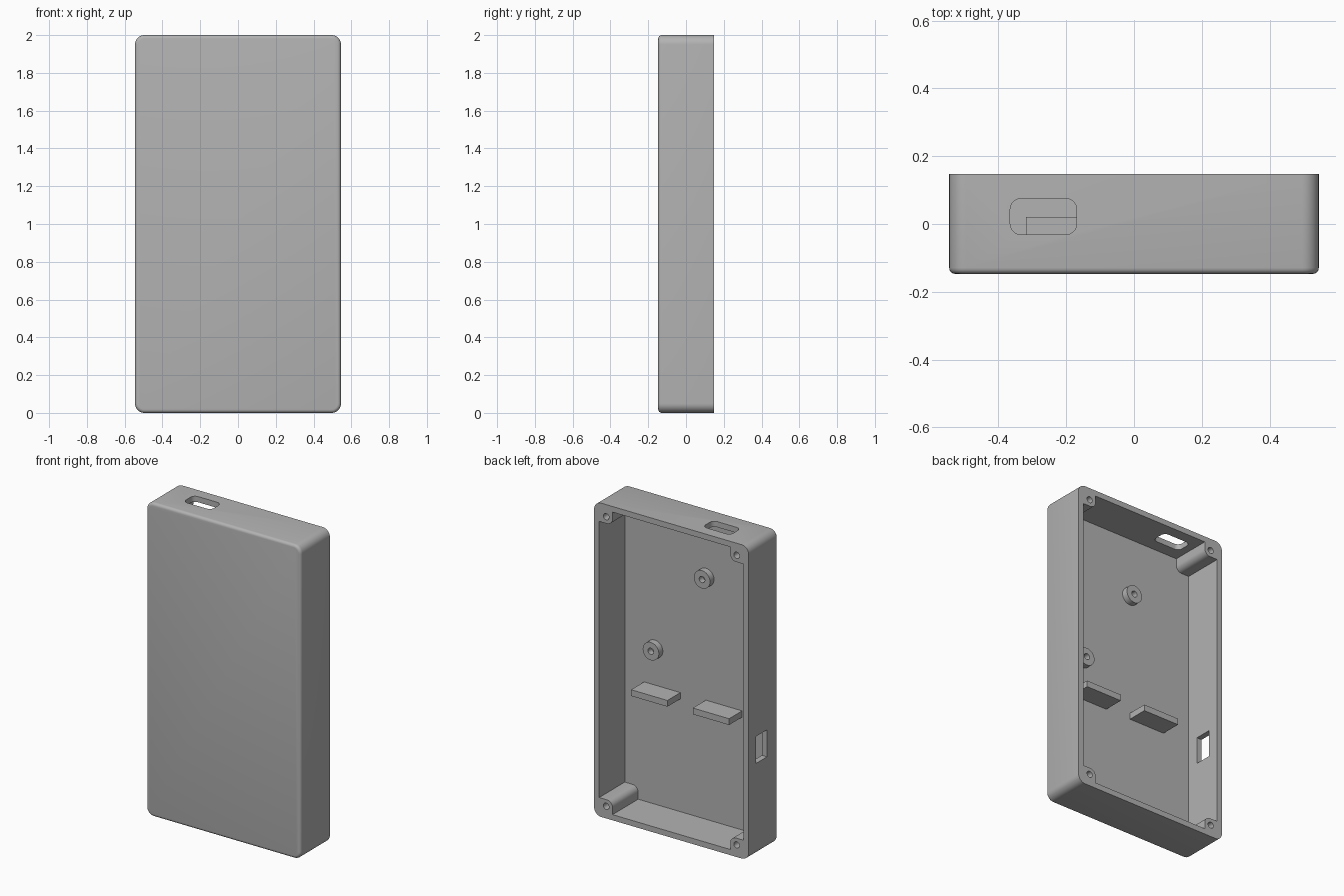
import bpy, bmesh
from math import sin, cos, pi
from mathutils import Matrix

if "Cube" in bpy.data.objects:
    bpy.data.objects.remove(bpy.data.objects["Cube"])

W, BACK, FRONT, MID = 0.545, 0.147, -0.147, 1.0   # half width, depth limits, mid height
WALL, FLOOR = 0.036, -0.111
SCREW_X, SCREW_Z = 0.46, 0.923

grey = bpy.data.materials.new("plastic_grey")
grey.use_nodes = True
grey.diffuse_color = (0.45, 0.45, 0.45, 1)
grey.node_tree.nodes["Principled BSDF"].inputs["Base Color"].default_value = grey.diffuse_color


def arc(cx, cz, r, start, end, n=8):
    angles = [start + (end - start) * i / n for i in range(n + 1)]
    return [(cx + r * cos(t), cz + r * sin(t)) for t in angles]


def four_way(quadrant):
    """Mirror a counter-clockwise first-quadrant path into a closed outline."""
    half = quadrant + [(-x, z) for x, z in reversed(quadrant)]
    return half + [(-x, -z) for x, z in half]


def rounded(hx, hz, r):
    return four_way(arc(hx - r, hz - r, r, 0, pi / 2))


def circle(r, n=32):
    return arc(0, 0, r, 0, 2 * pi * (n - 1) / n, n - 1)


def prism(name, outline, near, far, place=Matrix(), front_bevel=0):
    """Extrude an x-z outline along y from near to far."""
    bm = bmesh.new()
    face = bm.faces.new([bm.verts.new((x, near, z)) for x, z in outline])
    ext = bmesh.ops.extrude_face_region(bm, geom=[face])["geom"]
    for v in ext:
        if isinstance(v, bmesh.types.BMVert):
            v.co.y = far
    bmesh.ops.recalc_face_normals(bm, faces=bm.faces)
    if front_bevel:
        edges = [e for e in bm.edges if all(abs(v.co.y - near) < 1e-5 for v in e.verts)]
        bmesh.ops.bevel(bm, geom=edges, offset=front_bevel, segments=4,
                        profile=0.5, affect='EDGES')
    bm.transform(place)
    mesh = bpy.data.meshes.new(name)
    bm.to_mesh(mesh)
    bm.free()
    mesh.materials.append(grey)
    obj = bpy.data.objects.new(name, mesh)
    bpy.context.collection.objects.link(obj)
    return obj


def select(obj):
    bpy.ops.object.select_all(action='DESELECT')
    obj.select_set(True)
    bpy.context.view_layer.objects.active = obj


def cut(target, cutter):
    cutter.hide_render = True
    mod = target.modifiers.new("cut", 'BOOLEAN')
    mod.operation, mod.solver, mod.object = 'DIFFERENCE', 'EXACT', cutter
    select(target)
    bpy.ops.object.modifier_apply(modifier=mod.name)
    bpy.data.objects.remove(cutter)


def smooth(obj):
    select(obj)
    bpy.ops.object.shade_smooth_by_angle(angle=pi / 6)


def at(x, z, y=0):
    return Matrix.Translation((x, y, z))


# Outer shell with a softened front edge
shell = prism("case_shell", rounded(W, 1.0, 0.05), FRONT, BACK, at(0, MID), 0.018)

# Open cavity, leaving a round-nosed screw post in each corner
ix, iz, px, pz, r = W - WALL, 1.0 - WALL, 0.415, 0.88, 0.04
corner = [(ix, pz)] + arc(px + r, pz + r, r, 1.5 * pi, pi) + [(px, iz)]
cut(shell, prism("cavity", four_way(corner), FLOOR, BACK + 0.1, at(0, MID)))

# Screw holes in the corner posts
for sx in (-1, 1):
    for sz in (-1, 1):
        cut(shell, prism("screw_hole", circle(0.02), -0.05, BACK + 0.1,
                         at(sx * SCREW_X, MID + sz * SCREW_Z)))

# Rounded port opening through the top wall
cut(shell, prism("port_opening", rounded(0.098, 0.053, 0.032), -0.1, 0.1,
                 at(-0.267, 2.0, 0.022) @ Matrix.Rotation(pi / 2, 4, 'X')))

# Rectangular switch opening through one side wall
slot = [(-0.055, -0.086), (0.055, -0.086), (0.055, 0.086), (-0.055, 0.086)]
cut(shell, prism("switch_opening", slot, -0.1, 0.1,
                 at(-W, 0.677, 0.018) @ Matrix.Rotation(pi / 2, 4, 'Z')))
smooth(shell)

# Board standoffs on the floor
for name, x, z in (("upper_standoff", -0.063, 1.579), ("lower_standoff", 0.298, 1.025)):
    post = prism(name, circle(0.057), FLOOR - 0.005, FLOOR + 0.04, at(x, z))
    cut(post, prism("standoff_hole", circle(0.02), FLOOR + 0.001, BACK, at(x, z)))
    smooth(post)

# Support ribs
rib = [(-0.128, -0.02), (0.128, -0.02), (0.128, 0.02), (-0.128, 0.02)]
for name, x in (("left_rib", 0.245), ("right_rib", -0.19)):
    prism(name, rib, FLOOR - 0.005, 0.02, at(x, 0.775))
